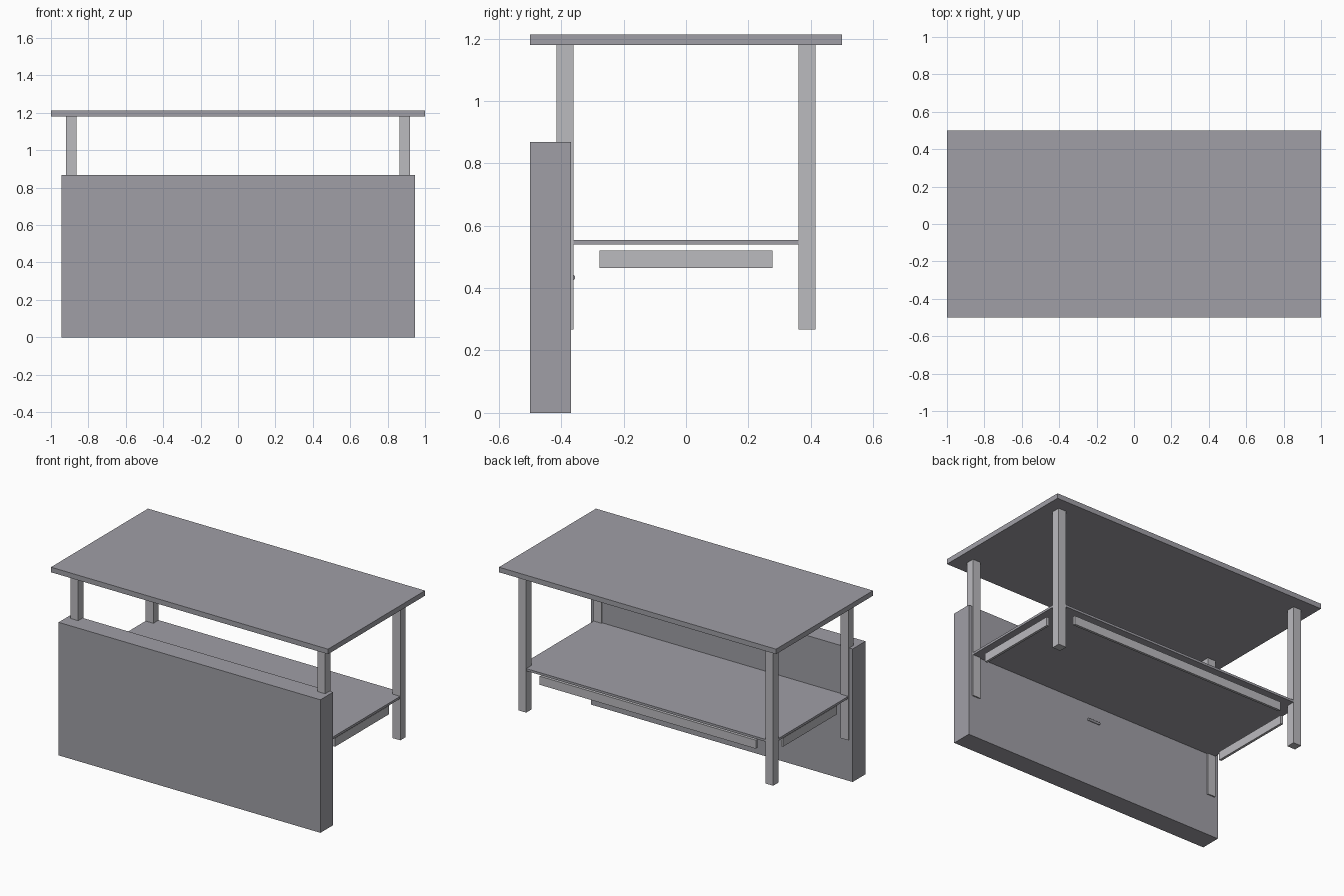
import bpy
from math import pi

if "Cube" in bpy.data.objects:
    bpy.data.objects.remove(bpy.data.objects["Cube"])


def material(name, rgb):
    m = bpy.data.materials.new(name)
    m.diffuse_color = (*rgb, 1)
    m.use_nodes = True
    m.node_tree.nodes["Principled BSDF"].inputs["Base Color"].default_value = m.diffuse_color
    return m


dark = material("dark_grey", (0.35, 0.345, 0.38))
light = material("light_grey", (0.50, 0.495, 0.52))


def box(name, mat, x, y, z):
    """Box from (min, max) ranges on each axis."""
    r = (x, y, z)
    bpy.ops.mesh.primitive_cube_add(size=1, location=[(a + b) / 2 for a, b in r])
    ob = bpy.context.object
    ob.name = name
    ob.scale = [b - a for a, b in r]
    bpy.ops.object.transform_apply(location=False, rotation=False, scale=True)
    ob.data.materials.append(mat)
    return ob


def span(side, lo, hi):
    """Range lo..hi mirrored to the given side."""
    return tuple(sorted((side * lo, side * hi)))


# Table top, front panel and shelf
box("table_top", dark, (-1, 1), (-0.5, 0.5), (1.18, 1.213))
box("front_panel", dark, (-0.945, 0.945), (-0.5, -0.368), (0, 0.868))
box("shelf", dark, (-0.919, 0.919), (-0.414, 0.414), (0.54, 0.555))

# Four legs
for sx, side in ((-1, "left"), (1, "right")):
    for sy, end in ((-1, "front"), (1, "back")):
        box(f"{end}_{side}_leg", light, span(sx, 0.863, 0.92), span(sy, 0.36, 0.415), (0.268, 1.18))
    # Side rail under the shelf
    box(f"{side}_rail", light, span(sx, 0.88, 0.896), (-0.278, 0.278), (0.464, 0.52))

# Back rail under the shelf
box("back_rail", light, (-0.78, 0.78), (0.378, 0.394), (0.464, 0.52))

# Small round handle on the inside of the front panel
bpy.ops.mesh.primitive_cylinder_add(vertices=16, radius=0.008, depth=0.085,
                                    location=(0, -0.363, 0.434), rotation=(0, pi / 2, 0))
handle = bpy.context.object
handle.name = "handle"
handle.data.materials.append(dark)
bpy.ops.object.shade_smooth_by_angle()
